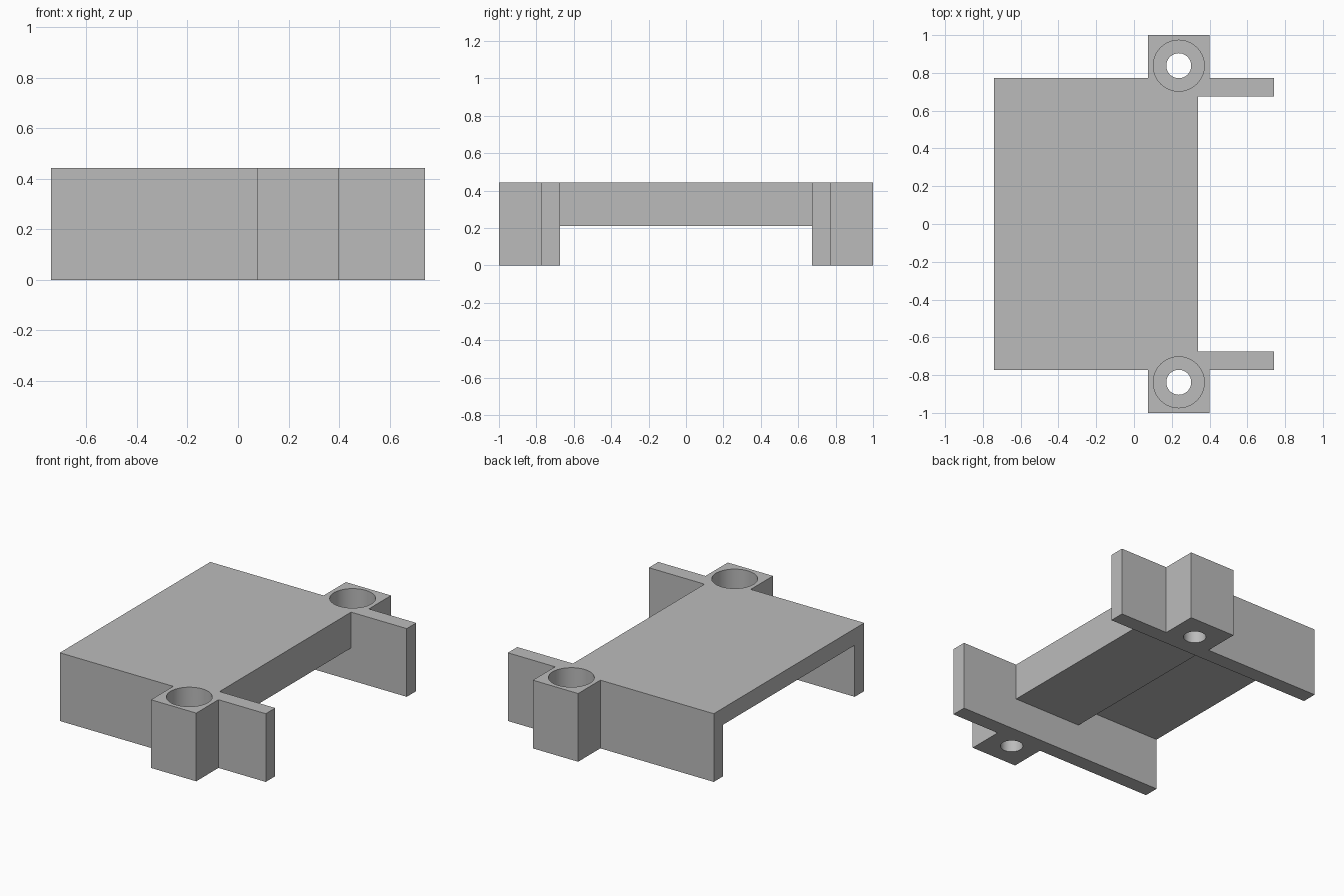
import bpy
import bmesh

cube = bpy.data.objects.get("Cube")
if cube:
    bpy.data.objects.remove(cube, do_unlink=True)

TOP = 0.443        # overall height
COLOUR = (0.5, 0.5, 0.5, 1.0)

grey = bpy.data.materials.new("plain grey")
grey.use_nodes = True
grey.diffuse_color = COLOUR
grey.node_tree.nodes["Principled BSDF"].inputs["Base Color"].default_value = COLOUR


def finish(name, bm):
    bmesh.ops.recalc_face_normals(bm, faces=bm.faces)
    mesh = bpy.data.meshes.new(name)
    bm.to_mesh(mesh)
    bm.free()
    mesh.materials.append(grey)
    obj = bpy.data.objects.new(name, mesh)
    bpy.context.collection.objects.link(obj)
    return obj


def prism(name, points, offset):
    """Extrude a flat outline of 3D points along an offset."""
    bm = bmesh.new()
    face = bm.faces.new([bm.verts.new(p) for p in points])
    out = bmesh.ops.extrude_face_region(bm, geom=[face])
    verts = [v for v in out["geom"] if isinstance(v, bmesh.types.BMVert)]
    bmesh.ops.translate(bm, verts=verts, vec=offset)
    return finish(name, bm)


def bore(name, x, y, radius, low, high):
    bpy.ops.mesh.primitive_cylinder_add(
        vertices=64, radius=radius, depth=high - low, location=(x, y, (low + high) / 2))
    obj = bpy.context.object
    obj.name = name
    obj.hide_render = True
    obj.data.materials.append(grey)
    return obj


def combine(target, tool, operation):
    mod = target.modifiers.new(operation.lower(), "BOOLEAN")
    mod.operation = operation
    mod.solver = "EXACT"
    mod.object = tool
    bpy.context.view_layer.objects.active = target
    bpy.ops.object.modifier_apply(modifier=mod.name)
    bpy.data.objects.remove(tool, do_unlink=True)


# Deck: thin plate that steps down to a thicker block
half = 0.72
deck = [(-0.74, TOP), (0.34, TOP), (0.34, 0.21), (-0.14, 0.21), (-0.14, 0.335), (-0.74, 0.335)]
bracket = prism("mounting_bracket", [(x, -half, z) for x, z in deck], (0, 2 * half, 0))

# Side walls, each with a square screw boss on the outside
wall = [(-0.74, 0.675), (0.74, 0.675), (0.74, 0.772), (0.4, 0.772),
        (0.4, 1.0), (0.075, 1.0), (0.075, 0.772), (-0.74, 0.772)]
for side in (-1, 1):
    rail = prism("side_wall", [(x, side * y, 0) for x, y in wall], (0, 0, TOP))
    combine(bracket, rail, "UNION")

# Counterbored screw holes
for side in (-1, 1):
    y = side * 0.838
    combine(bracket, bore("screw_hole", 0.237, y, 0.066, -0.1, TOP + 0.1), "DIFFERENCE")
    combine(bracket, bore("counterbore", 0.237, y, 0.135, 0.21, TOP + 0.1), "DIFFERENCE")

# Smooth the bores, keep every corner sharp
bpy.ops.object.select_all(action="DESELECT")
bracket.select_set(True)
bpy.context.view_layer.objects.active = bracket
bpy.ops.object.shade_smooth_by_angle()
